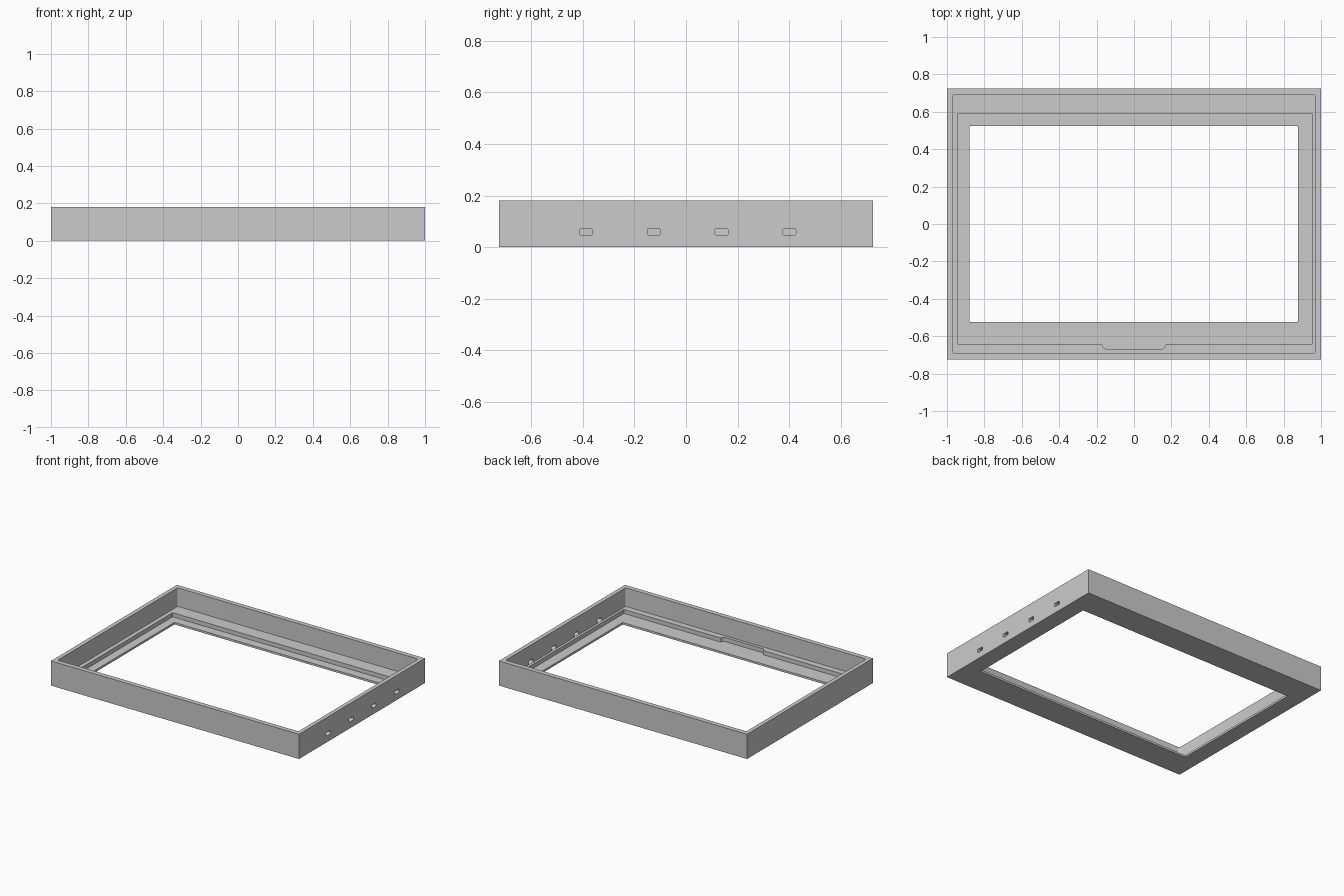
import bpy
import bmesh
from math import cos, sin, pi
from mathutils import Matrix

cube = bpy.data.objects.get("Cube")
if cube:
    bpy.data.objects.remove(cube, do_unlink=True)

HEIGHT, LEDGE, FLOOR = 0.18, 0.045, 0.015
TOP = HEIGHT + 0.1

grey = bpy.data.materials.new("mid grey")
grey.use_nodes = True
colour = (0.6, 0.6, 0.6, 1)
grey.diffuse_color = colour
grey.node_tree.nodes["Principled BSDF"].inputs["Base Color"].default_value = colour


def rounded_rect(x0, x1, y0, y1, r=0, steps=4):
    """Counter-clockwise outline with rounded corners."""
    if not r:
        return [(x0, y0), (x1, y0), (x1, y1), (x0, y1)]
    centres = [(x1 - r, y1 - r), (x0 + r, y1 - r), (x0 + r, y0 + r), (x1 - r, y0 + r)]
    return [(cx + r * cos(a), cy + r * sin(a))
            for q, (cx, cy) in enumerate(centres)
            for a in [(q + i / steps) * pi / 2 for i in range(steps + 1)]]


def prism(name, outline, z0, z1, matrix=None):
    """Extrude an outline from z0 to z1."""
    bm = bmesh.new()
    face = bm.faces.new([bm.verts.new((x, y, z0)) for x, y in outline])
    top = bmesh.ops.extrude_face_region(bm, geom=[face])["geom"]
    verts = [v for v in top if isinstance(v, bmesh.types.BMVert)]
    bmesh.ops.translate(bm, verts=verts, vec=(0, 0, z1 - z0))
    if matrix:
        bm.transform(matrix)
    bmesh.ops.recalc_face_normals(bm, faces=bm.faces)
    mesh = bpy.data.meshes.new(name)
    bm.to_mesh(mesh)
    bm.free()
    mesh.materials.append(grey)
    obj = bpy.data.objects.new(name, mesh)
    bpy.context.collection.objects.link(obj)
    return obj


frame = prism("display_frame", rounded_rect(-1, 1, -0.725, 0.725), 0, HEIGHT)

# Upper recess, leaving the thin outer wall
cutters = [prism("upper_recess", rounded_rect(-0.97, 0.97, -0.69, 0.69, 0.01), LEDGE, TOP)]

# Lower recess with a rounded cable notch in its front edge
left, right, front, back, notch = -0.94, 0.952, -0.645, 0.59, 0.17
r = 0.023
curve = [(notch - r + r * sin(a), front - r * cos(a)) for a in [i * pi / 8 for i in range(5)]]
outline = ([(left, front)] + [(-x, y) for x, y in reversed(curve)] + curve
           + [(right, front), (right, back), (left, back)])
cutters.append(prism("lower_recess", outline, FLOOR, TOP))

# Viewing window through the floor
cutters.append(prism("window", rounded_rect(-0.88, 0.878, -0.525, 0.525), -0.1, TOP))

# Four button slots through the side wall (outline x, y, z become y, z, x)
to_side = Matrix(((0, 0, 1, 0), (1, 0, 0, 0), (0, 1, 0, 0), (0, 0, 0, 1)))
for i in range(4):
    y = -0.388 + i * 0.263
    slot = rounded_rect(y - 0.025, y + 0.025, 0.046, 0.072, 0.007)
    cutters.append(prism("button_slot", slot, 0.96, 1.1, to_side))

# Carve the frame and discard the cutters
for cutter in cutters:
    mod = frame.modifiers.new(cutter.name, 'BOOLEAN')
    mod.operation, mod.solver, mod.object = 'DIFFERENCE', 'EXACT', cutter
carved = bpy.data.meshes.new_from_object(
    frame.evaluated_get(bpy.context.evaluated_depsgraph_get()))
frame.modifiers.clear()
frame.data = carved
for cutter in cutters:
    bpy.data.objects.remove(cutter, do_unlink=True)

bpy.context.view_layer.objects.active = frame
frame.select_set(True)
bpy.ops.object.shade_smooth_by_angle()
